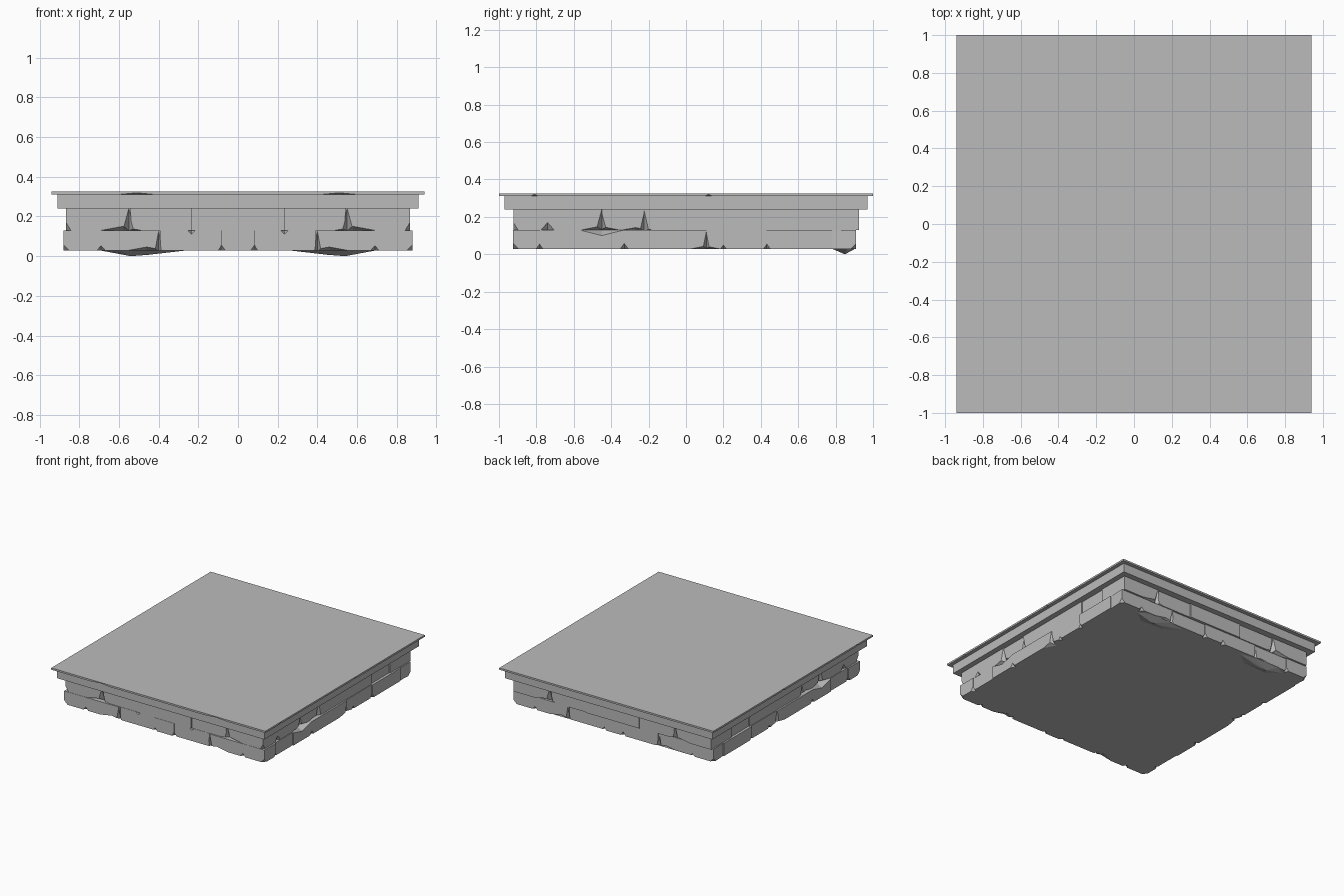
import bpy, bmesh
from mathutils import Matrix

cube = bpy.data.objects.get("Cube")
if cube:
    bpy.data.objects.remove(cube)

stone = bpy.data.materials.new("stone grey")
stone.use_nodes = True
GREY = (0.5, 0.5, 0.5, 1)
stone.diffuse_color = GREY
stone.node_tree.nodes["Principled BSDF"].inputs["Base Color"].default_value = GREY


def add_object(name, bm):
    bmesh.ops.recalc_face_normals(bm, faces=bm.faces)
    mesh = bpy.data.meshes.new(name)
    bm.to_mesh(mesh)
    bm.free()
    mesh.materials.append(stone)
    obj = bpy.data.objects.new(name, mesh)
    bpy.context.collection.objects.link(obj)
    return obj


def prism(name, outline, z0, z1):
    bm = bmesh.new()
    base = bm.faces.new([bm.verts.new((x, y, z0)) for x, y in outline])
    top = bmesh.ops.extrude_face_region(bm, geom=[base])["geom"]
    bmesh.ops.translate(bm, vec=(0, 0, z1 - z0),
                        verts=[v for v in top if isinstance(v, bmesh.types.BMVert)])
    return add_object(name, bm)


def box(name, x, y, z0, z1):
    return prism(name, [(-x, -y), (x, -y), (x, y), (-x, y)], z0, z1)


def stepped(joints, length):
    """Points (along, inset) of a wall whose neighbouring stones step in and out."""
    stops = [-length] + joints + [length]
    points = []
    for i, (a, b) in enumerate(zip(stops, stops[1:])):
        inset = STEP * (i % 2)
        points += [(a, inset), (b, inset)]
    return points[1:-1]


STEP = 0.008


def course(name, x, y0, y1, z0, z1, front, side, back):
    """Closed ring of stones, symmetric from left to right."""
    outline = [(x, y0)]
    side_points = [(x - d, u) for u, d in stepped(side, 1)]
    outline += side_points + [(x, y1)]
    outline += [(u, y1 - d) for u, d in reversed(stepped(back, 1))]
    outline += [(-x, y1)] + [(-px, py) for px, py in reversed(side_points)] + [(-x, y0)]
    outline += [(u, y0 + d) for u, d in stepped(front, 1)]
    return prism(name, outline, z0, z1)


def chip_away(obj, chips):
    """Cut diamond-shaped chips, given as centre and half sizes, on both sides."""
    bm = bmesh.new()
    for (x, y, z), (rx, ry, rz) in chips:
        for sign in (-1, 1):
            place = Matrix.Translation((sign * x, y, z)) @ Matrix.Diagonal((rx, ry, rz, 1))
            ring = [bm.verts.new(place @ Matrix.Rotation(k * 1.570796, 4, "Z").col[0].to_3d())
                    for k in range(4)]
            for tip in (1, -1):
                point = bm.verts.new(place @ Matrix.Identity(4).col[2].to_3d().lerp(
                    -Matrix.Identity(4).col[2].to_3d(), (1 - tip) / 2))
                for k in range(4):
                    pair = (ring[k], ring[(k + 1) % 4])
                    bm.faces.new((*pair[::tip], point))
    cutter = add_object("chip_cutter", bm)
    cutter.hide_render = True
    mod = obj.modifiers.new("chips", "BOOLEAN")
    mod.object, mod.operation, mod.solver, mod.use_self = cutter, "DIFFERENCE", "EXACT", True
    bpy.context.view_layer.objects.active = obj
    bpy.ops.object.modifier_apply(modifier=mod.name)
    bpy.data.objects.remove(cutter)


# Thin top slab with worn lower edges, and the cornice below it
slab = box("top_slab", 0.94, 1.0, 0.311, 0.325)
chip_away(slab, [((0.51, -1, 0.311), (0.09, 0.02, 0.008)),
                 ((0.94, -0.81, 0.311), (0.012, 0.02, 0.01)),
                 ((0.94, 0.12, 0.311), (0.012, 0.02, 0.01))])
box("cornice", 0.91, 0.97, 0.24, 0.311)

# Upper course of stones
upper = course("upper_stones", 0.867, -0.923, 0.925, 0.13, 0.24,
               [-0.54, -0.235, 0.235, 0.54], [-0.45, -0.225, 0.44, 0.67],
               [-0.54, -0.235, 0.235, 0.54])
upper_chips = [((0.867, -0.923, 0.13), (0.025, 0.025, 0.04)),
               ((0.867, -0.74, 0.13), (0.025, 0.035, 0.04)),
               ((0.867, -0.225, 0.13), (0.04, 0.025, 0.11)),
               ((0.867, -0.27, 0.13), (0.04, 0.09, 0.016)),
               ((0.867, -0.45, 0.13), (0.045, 0.03, 0.11)),
               ((0.867, -0.45, 0.13), (0.05, 0.11, 0.022))]
for y in (-0.923, 0.925):
    upper_chips += [((0.55, y, 0.13), (0.03, 0.04, 0.11)),
                    ((0.58, y, 0.13), (0.11, 0.05, 0.02))]
chip_away(upper, upper_chips)

# Lower course of stones
lower = course("lower_stones", 0.88, -0.925, 0.91, 0.028, 0.13,
               [-0.39, -0.085, 0.085, 0.39], [-0.78, -0.56, 0.11, 0.43, 0.78],
               [-0.69, -0.39, 0.085, 0.39])
lower_chips = [((0.88, y, 0.028), (0.03, 0.022, 0.03)) for y in (-0.78, -0.33, 0.2, 0.43)]
lower_chips += [((0.88, 0.11, 0.028), (0.04, 0.02, 0.1)),
                ((0.88, 0.11, 0.028), (0.05, 0.09, 0.018)),
                ((0.88, -0.45, 0.13), (0.06, 0.12, 0.03)),
                ((0.235, -0.925, 0.13), (0.025, 0.04, 0.025))]
for y in (-0.925, 0.91):
    lower_chips += [((0.88, y, 0.028), (0.03, 0.03, 0.03)),
                    ((0.69, y, 0.028), (0.022, 0.03, 0.025)),
                    ((0.085, y, 0.028), (0.022, 0.03, 0.03)),
                    ((0.4, y, 0.028), (0.018, 0.04, 0.1)),
                    ((0.46, y, 0.028), (0.1, 0.05, 0.018))]
chip_away(lower, lower_chips)

# Shallow bulges under the back edge
for name, sign in (("left_bulge", 1), ("right_bulge", -1)):
    bm = bmesh.new()
    rim = [bm.verts.new((sign * x, y, 0.03)) for x, y in
           ((0.25, 0.88), (0.38, 0.79), (0.6, 0.78), (0.7, 0.86), (0.62, 0.905), (0.4, 0.905))]
    low = [bm.verts.new((sign * x, 0.85, z)) for x, z in ((0.45, 0.007), (0.54, 0))]
    bm.faces.new(rim)
    bmesh.ops.convex_hull(bm, input=rim + low)
    add_object(name, bm)
